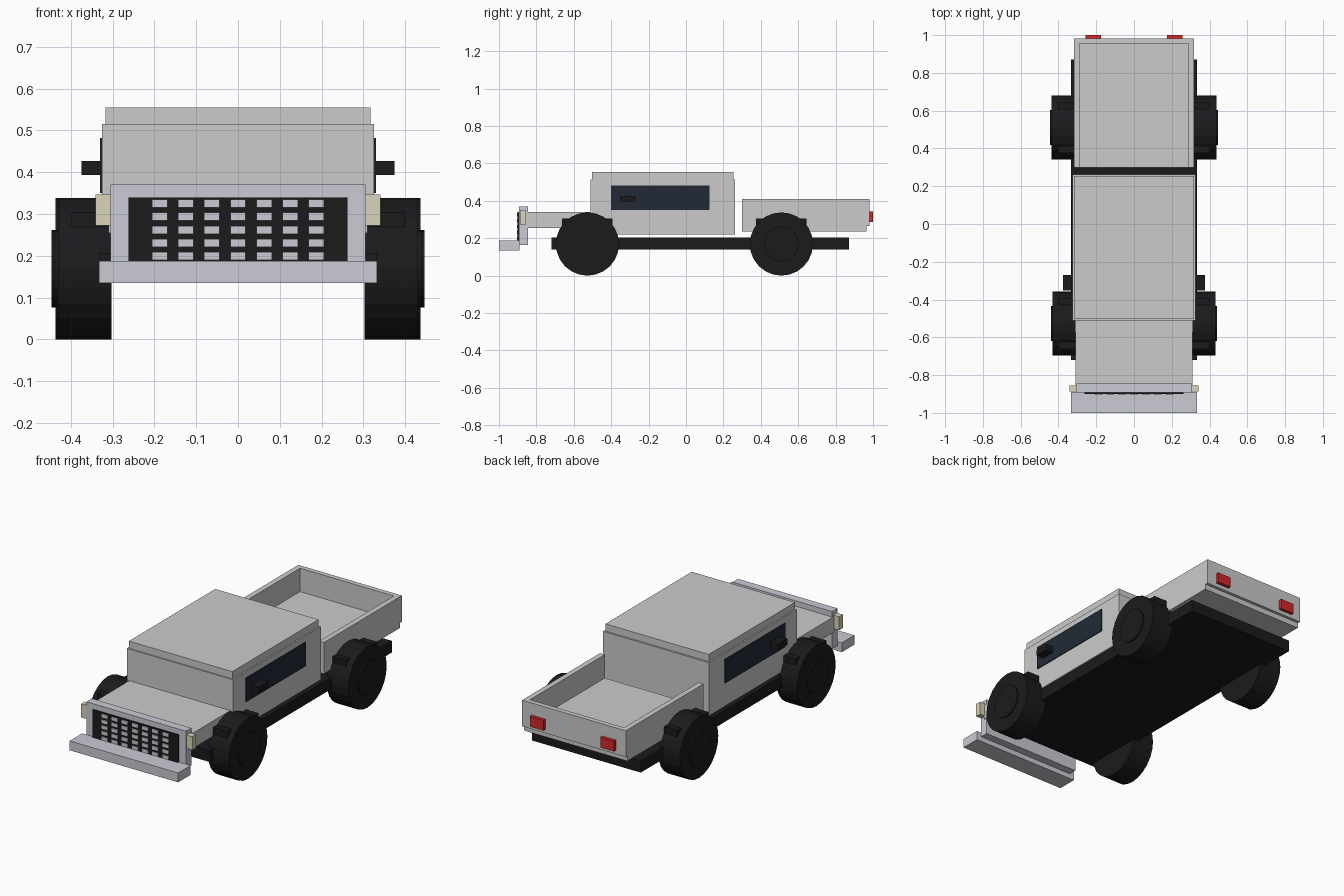
import bpy, bmesh, math
from mathutils import Matrix

if "Cube" in bpy.data.objects:
    bpy.data.objects.remove(bpy.data.objects["Cube"])


def material(name, rgb):
    m = bpy.data.materials.new(name)
    m.diffuse_color = (*rgb, 1)
    m.use_nodes = True
    m.node_tree.nodes["Principled BSDF"].inputs["Base Color"].default_value = m.diffuse_color
    return m


BLACK = material("black", (0.011, 0.011, 0.012))
GLASS = material("dark_glass", (0.015, 0.023, 0.036))
CHROME = material("chrome", (0.59, 0.60, 0.66))
CREAM = material("lamp_cream", (0.71, 0.66, 0.50))
RED = material("lamp_red", (0.65, 0.02, 0.02))


def finish(bm, name, mat):
    me = bpy.data.meshes.new(name)
    bm.to_mesh(me)
    bm.free()
    if mat:
        me.materials.append(mat)
    ob = bpy.data.objects.new(name, me)
    bpy.context.collection.objects.link(ob)
    return ob


def add_box(bm, x, y, z):
    c = [(a[0] + a[1]) / 2 for a in (x, y, z)]
    s = [a[1] - a[0] for a in (x, y, z)]
    bmesh.ops.create_cube(bm, size=1, matrix=Matrix.Translation(c) @ Matrix.Diagonal((*s, 1)))


def box(name, x, y, z, mat=None):
    bm = bmesh.new()
    add_box(bm, x, y, z)
    return finish(bm, name, mat)


def pair(name, x, y, z, mat=None):
    box("right_" + name, x, y, z, mat)
    box("left_" + name, (-x[1], -x[0]), y, z, mat)


def wheel(name, side, y, x0, x1, hub_x):
    # tyre cylinder plus a raised hub disc
    for part, r, a, b in (("tire", 0.169, x0, x1), ("hub", 0.093, x1 - 0.03, hub_x)):
        bm = bmesh.new()
        mat = Matrix.Translation((side * (a + b) / 2, y, 0.169)) @ Matrix.Rotation(math.pi / 2, 4, 'Y')
        bmesh.ops.create_cone(bm, cap_ends=True, segments=24, radius1=r, radius2=r, depth=b - a, matrix=mat)
        finish(bm, name + "_" + part, BLACK)


# Chassis, hood, cab and roof
box("chassis", (-0.333, 0.333), (-0.72, 0.872), (0.14, 0.205), BLACK)
box("hood", (-0.31, 0.31), (-0.86, -0.50), (0.255, 0.34))
box("cab", (-0.325, 0.325), (-0.51, 0.263), (0.22, 0.515))
box("roof", (-0.317, 0.317), (-0.503, 0.253), (0.515, 0.555))

# Open cargo bed
box("bed_floor", (-0.316, 0.316), (0.30, 0.965), (0.235, 0.28))
pair("bed_side", (0.288, 0.318), (0.30, 0.965), (0.237, 0.41))
box("tailgate", (-0.318, 0.318), (0.955, 0.982), (0.265, 0.41))

# Side windows, mirrors, lamps
pair("window", (0.315, 0.33), (-0.40, 0.125), (0.35, 0.482), GLASS)
pair("mirror", (0.32, 0.375), (-0.353, -0.27), (0.393, 0.427), BLACK)
pair("headlight", (0.298, 0.341), (-0.887, -0.855), (0.272, 0.347), CREAM)
pair("taillight", (0.175, 0.258), (0.975, 1.0), (0.286, 0.343), RED)

# Grille with rows of bright teeth, and bumper
box("grille_frame", (-0.305, 0.305), (-0.892, -0.845), (0.163, 0.37), CHROME)
box("grille_panel", (-0.262, 0.262), (-0.9, -0.885), (0.187, 0.34), BLACK)
bm = bmesh.new()
for i in range(-3, 4):
    for j in range(5):
        x, z = i * 0.0623, 0.199 + j * 0.0315
        add_box(bm, (x - 0.0185, x + 0.0185), (-0.904, -0.895), (z - 0.0095, z + 0.0095))
finish(bm, "grille_teeth", CHROME)
box("front_bumper", (-0.333, 0.333), (-1.0, -0.89), (0.135, 0.187), CHROME)

# Wheels with flat fender blocks over them
for end, y, x0, x1, hx in (("front", -0.527, 0.303, 0.431, 0.439), ("rear", 0.51, 0.305, 0.437, 0.446)):
    for label, s in (("right", 1), ("left", -1)):
        wheel(f"{label}_{end}_wheel", s, y, x0, x1, hx)
    pair(end + "_fender", (0.305, 0.40), (y - 0.135, y + 0.135), (0.26, 0.305), BLACK)
